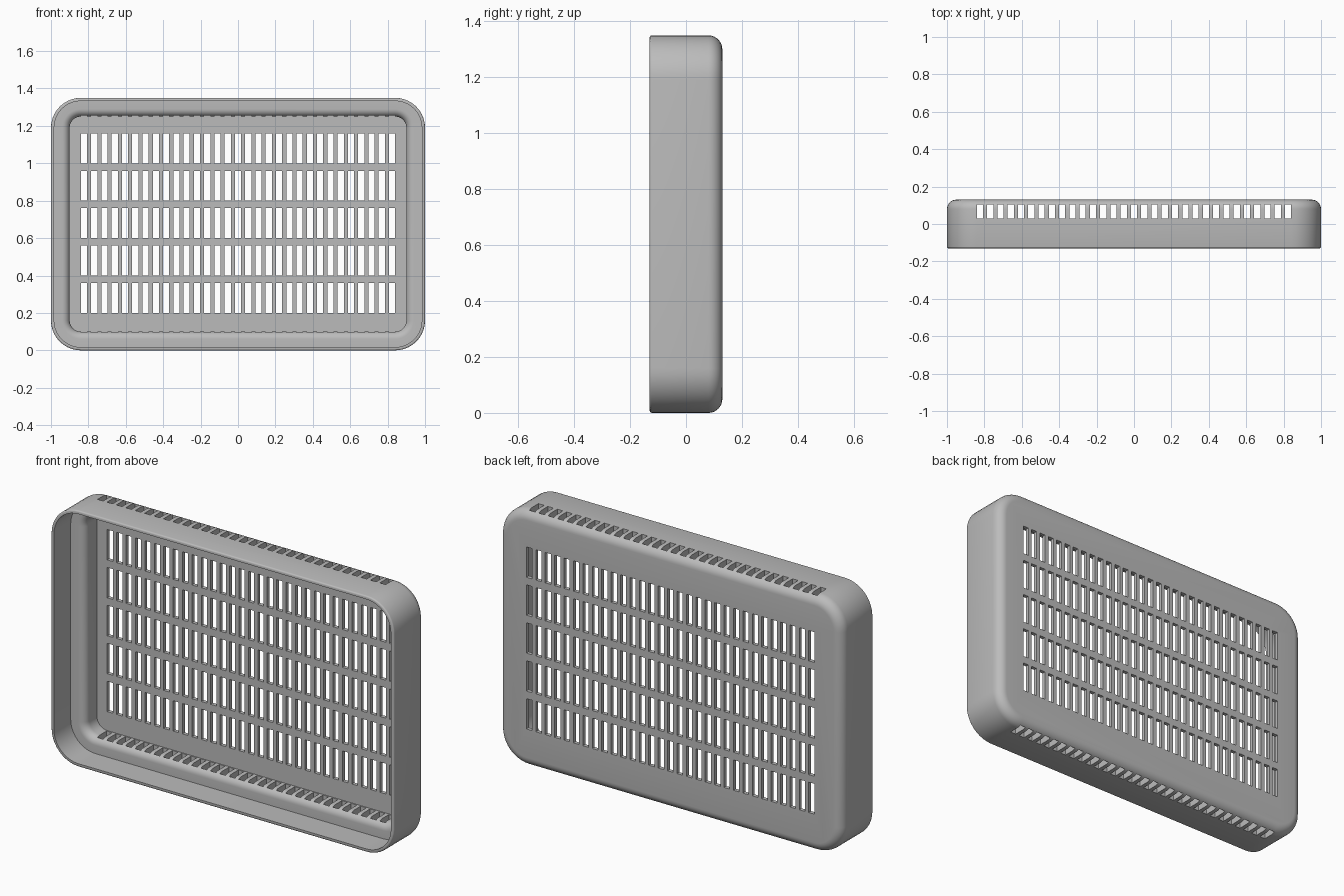
import bpy, bmesh, math
from mathutils import Matrix

cube = bpy.data.objects.get("Cube")
if cube:
    bpy.data.objects.remove(cube, do_unlink=True)

W, H, D = 2.0, 1.35, 0.26       # overall size
FRONT, BACK = -D / 2, D / 2
CORNER, STEPS = 0.16, 10


def ring(bm, inset, y):
    """Rounded rectangle loop, inset from the outer outline, at depth y."""
    r = max(CORNER - inset, 0.05)
    cx, cz = W / 2 - inset - r, H / 2 - inset - r
    verts = []
    for q, (sx, sz) in enumerate(((1, 1), (-1, 1), (-1, -1), (1, -1))):
        for i in range(STEPS + 1):
            a = math.pi / 2 * (q + i / STEPS)
            verts.append(bm.verts.new((sx * cx + r * math.cos(a), y,
                                       H / 2 + sz * cz + r * math.sin(a))))
    return verts


def arc(ci, cy, r, start, end, n=6):
    """Fillet points as (inset, depth) pairs."""
    angles = [math.radians(start + (end - start) * i / n) for i in range(n + 1)]
    return [(ci + r * math.cos(a), cy + r * math.sin(a)) for a in angles]


# Wall section, from the back panel round the outside and into the recess
LEDGE, PANEL, ROLL = 0.01, 0.11, 0.04
profile = (arc(0.05, BACK - 0.05, 0.05, 90, 180, 8)
           + arc(0.008, FRONT + 0.008, 0.008, 180, 270, 3)
           + [(0.017, FRONT), (0.017, LEDGE)]
           + arc(0.1 - ROLL, LEDGE + ROLL, ROLL, -90, 0, 8)
           + [(0.1, PANEL)])

bm = bmesh.new()
rings = [ring(bm, inset, y) for inset, y in profile]
for a, b in zip(rings, rings[1:]):
    for i in range(len(a)):
        j = (i + 1) % len(a)
        bm.faces.new((a[i], a[j], b[j], b[i]))
bm.faces.new(rings[0])
bm.faces.new(rings[-1])
bmesh.ops.recalc_face_normals(bm, faces=bm.faces)
mesh = bpy.data.meshes.new("vented_cover")
bm.to_mesh(mesh)
bm.free()
cover = bpy.data.objects.new("vented_cover", mesh)
bpy.context.collection.objects.link(cover)

# Slot cutters: five rows through the back panel, one row through top and bottom
COUNT, PITCH, SLOT = 31, 0.0549, 0.033
bm = bmesh.new()


def box(center, size):
    bmesh.ops.create_cube(bm, size=1, matrix=Matrix.Translation(center)
                          @ Matrix.Diagonal((*size, 1)))


for i in range(COUNT):
    x = (i - (COUNT - 1) / 2) * PITCH
    for row in range(5):
        box((x, 0.157, 0.28 + 0.2 * row), (SLOT, 0.1, 0.16))
    for z in (0, H):
        box((x, 0.067, z), (SLOT, 0.075, 0.3))
mesh = bpy.data.meshes.new("slot_cutter")
bm.to_mesh(mesh)
bm.free()
cutter = bpy.data.objects.new("slot_cutter", mesh)
bpy.context.collection.objects.link(cutter)
cutter.hide_render = True

cut = cover.modifiers.new("slots", 'BOOLEAN')
cut.operation = 'DIFFERENCE'
cut.solver = 'EXACT'
cut.object = cutter
bpy.ops.object.select_all(action='DESELECT')
bpy.context.view_layer.objects.active = cover
cover.select_set(True)
bpy.ops.object.modifier_apply(modifier=cut.name)
bpy.data.objects.remove(cutter, do_unlink=True)

# Single grey plastic
grey = bpy.data.materials.new("grey_plastic")
grey.use_nodes = True
color = (0.5, 0.5, 0.5, 1)
grey.diffuse_color = color
grey.node_tree.nodes["Principled BSDF"].inputs["Base Color"].default_value = color
cover.data.materials.clear()
cover.data.materials.append(grey)
bpy.ops.object.shade_smooth_by_angle(angle=math.radians(35))
